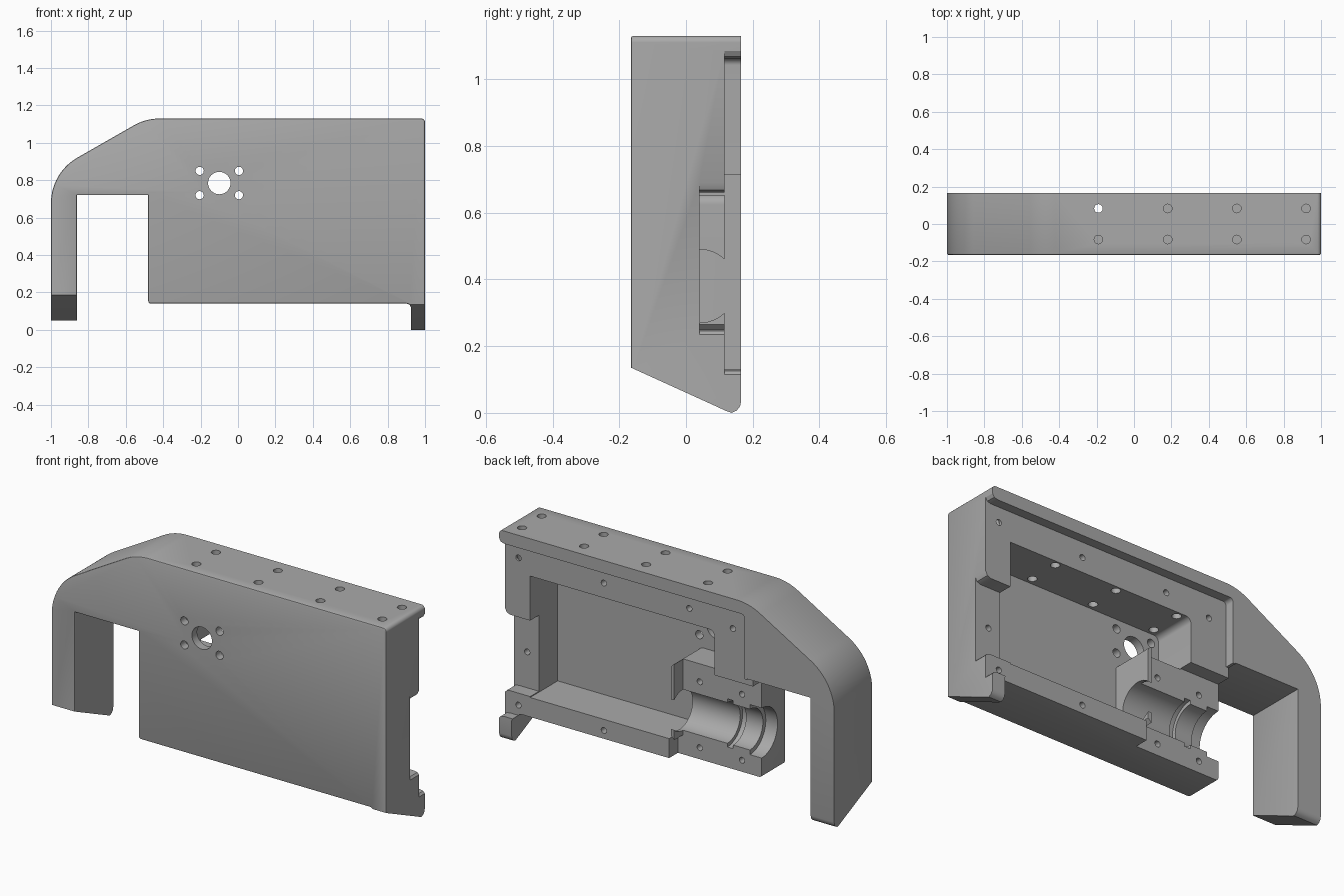
import bpy, bmesh, math
from mathutils import Vector

cube = bpy.data.objects.get("Cube")
if cube:
    bpy.data.objects.remove(cube, do_unlink=True)

# Single machined-metal colour
metal = bpy.data.materials.new("machined_grey")
metal.use_nodes = True
GREY = (0.4, 0.4, 0.4, 1)
metal.diffuse_color = GREY
metal.node_tree.nodes["Principled BSDF"].inputs["Base Color"].default_value = GREY


def rounded(points, steps=10):
    """Outline from (u, v, radius) corners; radius is optional."""
    out = []
    for i, p in enumerate(points):
        c = Vector(p[:2])
        r = p[2] if len(p) > 2 else 0
        if not r:
            out.append(c)
            continue
        a = (Vector(points[i - 1][:2]) - c).normalized()
        b = (Vector(points[(i + 1) % len(points)][:2]) - c).normalized()
        half = a.angle(b) / 2
        centre = c + (a + b).normalized() * (r / math.sin(half))
        t = r / math.tan(half)
        start, end = c + a * t - centre, c + b * t - centre
        out += [centre + start.lerp(end, k / steps).normalized() * r
                for k in range(steps + 1)]
    return out


def circle(u, v, r, n=32):
    return [Vector((u + r * math.cos(k * math.tau / n), v + r * math.sin(k * math.tau / n)))
            for k in range(n)]


AXES = {
    "x": lambda u, v, d: (d, u, v),
    "y": lambda u, v, d: (u, d, v),
    "z": lambda u, v, d: (u, v, d),
}


def add_prism(bm, outline, axis, lo, hi):
    put = AXES[axis]
    ends = [[bm.verts.new(put(p[0], p[1], d)) for p in outline] for d in (lo, hi)]
    n = len(outline)
    near = bm.faces.new(ends[0])
    bm.faces.new(ends[1][::-1])
    for i in range(n):
        j = (i + 1) % n
        bm.faces.new((ends[0][j], ends[0][i], ends[1][i], ends[1][j]))
    return near


def make_object(name, bm):
    bmesh.ops.recalc_face_normals(bm, faces=bm.faces)
    mesh = bpy.data.meshes.new(name)
    bm.to_mesh(mesh)
    bm.free()
    mesh.materials.append(metal)
    ob = bpy.data.objects.new(name, mesh)
    bpy.context.collection.objects.link(ob)
    return ob


def cut(target, prisms):
    """Subtract a group of separate prisms from the target."""
    bm = bmesh.new()
    for prism in prisms:
        add_prism(bm, *prism)
    cutter = make_object("cutter", bm)
    cutter.hide_render = True
    mod = target.modifiers.new("cut", "BOOLEAN")
    mod.object, mod.operation, mod.solver = cutter, "DIFFERENCE", "EXACT"
    bpy.context.view_layer.objects.active = target
    bpy.ops.object.modifier_apply(modifier=mod.name)
    bpy.data.objects.remove(cutter, do_unlink=True)


# Housing outline with arm, leg and small foot
FRONT, BACK, RIM, STEP, FLOOR = -0.165, 0.165, 0.115, 0.04, -0.12
bm = bmesh.new()
front = add_prism(bm, rounded([
    (-1, -0.05), (-1, 0.84, 0.28), (-0.493, 1.13, 0.28), (1, 1.13, 0.02),
    (1, -0.05), (0.925, -0.05), (0.925, 0.14, 0.025), (-0.48, 0.14, 0.015),
    (-0.48, 0.72), (-0.86, 0.72), (-0.86, -0.05)], 14), "y", FRONT, BACK)
bmesh.ops.recalc_face_normals(bm, faces=bm.faces)
bmesh.ops.bevel(bm, geom=list(front.edges), offset=0.008, segments=2,
                profile=0.5, affect="EDGES")
housing = make_object("housing", bm)


# Sloped undersides of the foot and the leg
def slope(lift):
    return [Vector((y, z + lift)) for y, z in (
        (-0.3, 0.197), (0.12, 0.006), (0.137, 0), (0.152, 0.007), (0.162, 0.02),
        (BACK, 0.035), (0.3, 0.035), (0.3, -0.3), (-0.3, -0.3))]


cut(housing, [(slope(0), "x", 0.7, 1.2), (slope(0.05), "x", -1.2, -0.7)])

# Shallow cover seat on the back, open on the right end
cut(housing, [(rounded([
    (-0.6, 0.13), (0.97, 0.13), (0.99, 0.126), (1, 0.115), (1.1, 0.115),
    (1.1, 1.085), (1, 1.085), (0.99, 1.068), (0.97, 1.062), (-0.465, 1.062, 0.02),
    (-0.465, 0.715), (-0.6, 0.715)]), "y", RIM, 0.3)])

# Side slot and bearing seat, one step deeper
cut(housing, [
    (rounded([(0.8, 0.25), (0.97, 0.25), (0.99, 0.246), (1, 0.235), (1.1, 0.235),
              (1.1, 0.69), (1, 0.69), (0.99, 0.668), (0.97, 0.66), (0.8, 0.66)]),
     "y", STEP, 0.3),
    (rounded([(-0.6, 0.1), (0.02, 0.1), (0.02, 0.275), (-0.01, 0.245),
              (-0.01, 0.66), (-0.6, 0.66)]), "y", STEP, 0.3)])

# Deep pocket that wraps around the bearing block
cut(housing, [(rounded([
    (-0.25, 0.9, 0.03), (0.85, 0.9), (0.85, 0.245), (0.01, 0.245),
    (0.01, 0.655, 0.03), (-0.25, 0.655)]), "y", FLOOR, 0.3)])

# Stepped bore through the bearing block
BORE_Z = 0.38
for radius, lo, hi in ((0.11, -0.6, 0.1), (0.13, -0.31, -0.275), (0.135, -0.6, -0.41)):
    cut(housing, [(circle(STEP, BORE_Z, radius, 48), "x", lo, hi)])

# Front shaft hole with four screw holes
screws = [(-0.1 + sx * 0.105, 0.785 + sz * 0.065) for sx in (-1, 1) for sz in (-1, 1)]
cut(housing, [(circle(-0.1, 0.785, 0.06), "y", -0.3, -0.05)]
    + [(circle(x, z, 0.022, 20), "y", -0.3, -0.05) for x, z in screws])

# Screw holes along the top
cut(housing, [(circle(x, y, 0.023, 20), "z", 0.85, 1.3)
              for x in (-0.19, 0.18, 0.55, 0.92) for y in (-0.083, 0.083)])

# Small screw holes on the rim, slot and bearing block
rim_holes = [(x, 0.98) for x in (0.92, 0.41, -0.1)] + [(-0.36, 0.94)]
rim_holes += [(0.92, 0.185), (0.41, 0.185)]
block_holes = [(x, BORE_Z + s * 0.178) for x in (-0.11, -0.362) for s in (-1, 1)]
block_holes.append((0.92, 0.444))
cut(housing, [(circle(x, z, 0.016, 16), "y", 0.0, 0.3) for x, z in rim_holes]
    + [(circle(x, z, 0.016, 16), "y", -0.06, 0.3) for x, z in block_holes])

# Smooth the arcs, keep machined edges crisp
bpy.ops.object.select_all(action="DESELECT")
housing.select_set(True)
bpy.context.view_layer.objects.active = housing
bpy.ops.object.shade_smooth_by_angle(angle=math.radians(30))
